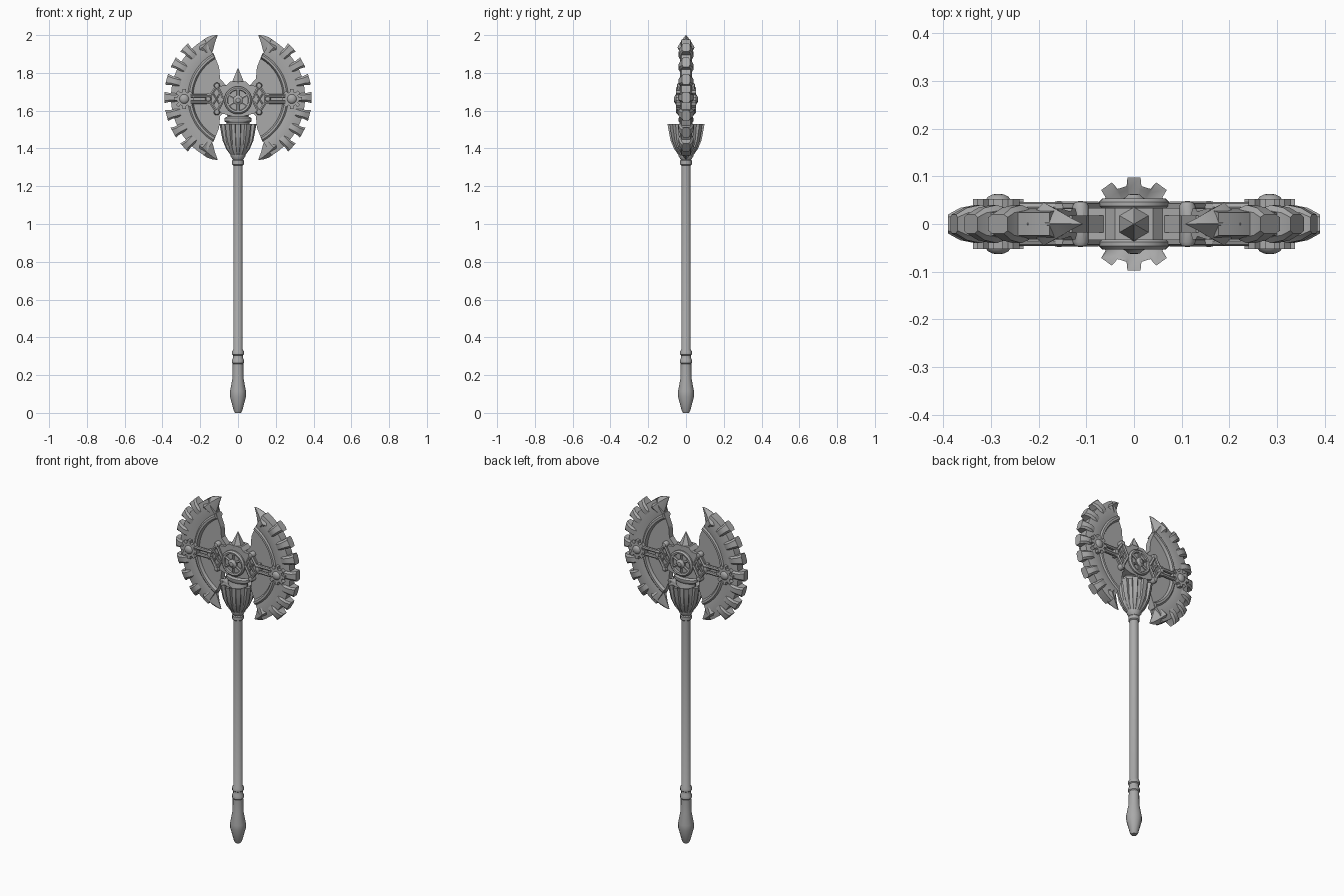
import bpy, bmesh, math
from math import cos, sin, pi, radians
from mathutils import Vector

if "Cube" in bpy.data.objects:
    bpy.data.objects.remove(bpy.data.objects["Cube"])

metal = bpy.data.materials.new("grey metal")
metal.diffuse_color = (0.4, 0.4, 0.4, 1)
metal.use_nodes = True
metal.node_tree.nodes["Principled BSDF"].inputs["Base Color"].default_value = metal.diffuse_color
CZ = 1.67  # height of the axe head centre


def finish(name, bm, smooth=35):
    bmesh.ops.remove_doubles(bm, verts=bm.verts, dist=1e-5)
    bmesh.ops.recalc_face_normals(bm, faces=bm.faces)
    me = bpy.data.meshes.new(name)
    bm.to_mesh(me)
    bm.free()
    me.materials.append(metal)
    ob = bpy.data.objects.new(name, me)
    bpy.context.collection.objects.link(ob)
    if smooth:
        bpy.ops.object.select_all(action='DESELECT')
        ob.select_set(True)
        bpy.context.view_layer.objects.active = ob
        bpy.ops.object.shade_smooth_by_angle(angle=radians(smooth))
    return ob


def loft(bm, rings):
    """Skin matching rings of points and cap both ends."""
    vs = [[bm.verts.new(p) for p in r] for r in rings]
    n = len(vs[0])
    for a, b in zip(vs, vs[1:]):
        for i in range(n):
            j = (i + 1) % n
            bm.faces.new((a[i], a[j], b[j], b[i]))
    bm.faces.new(vs[0])
    bm.faces.new(vs[-1])


def lathe(bm, prof, n, turn=0.0):
    loft(bm, [[(r * cos(turn + 2 * pi * i / n), r * sin(turn + 2 * pi * i / n), z)
               for i in range(n)] for r, z in prof])


def disc(bm, x, z, side, prof, n=16):
    """Turned boss facing the front (-1) or back (1); prof is (radius, depth)."""
    loft(bm, [[(x + r * cos(2 * pi * i / n), side * y, z + r * sin(2 * pi * i / n))
               for i in range(n)] for r, y in prof])


def prism(bm, pts, y0, y1, top=None):
    loft(bm, [[(x, y0, z) for x, z in pts], [(x, y1, z) for x, z in (top or pts)]])


def rod(bm, a, b, r, n=6):
    a, b = Vector(a), Vector(b)
    q = (b - a).to_track_quat('Z', 'Y')
    loft(bm, [[p + q @ Vector((r * cos(2 * pi * i / n), r * sin(2 * pi * i / n), 0))
               for i in range(n)] for p in (a, b)])


# Shaft, grip and pommel
bm = bmesh.new()
lathe(bm, [(.016, 0), (.022, .01), (.042, .085), (.042, .115), (.030, .18), (.028, .26),
           (.032, .265), (.032, .28), (.026, .29), (.026, .305), (.032, .31), (.032, .325),
           (.025, .335), (.025, 1.31), (.031, 1.315), (.031, 1.335), (.027, 1.34),
           (.040, 1.36), (.040, 1.375), (.030, 1.40)], 12)
finish("shaft", bm)

# Fluted cup with ten ribs
bm = bmesh.new()
rings = []
for r, root, z in [(.036, .98, 1.36), (.062, .93, 1.395), (.082, .87, 1.44), (.092, .84, 1.49),
                   (.099, .82, 1.53), (.075, .97, 1.525), (.04, 1, 1.505)]:
    ring = []
    for k in range(10):
        for da, s in ((-11, root), (-8, 1), (8, 1), (11, root)):
            a = radians(90 + 36 * k + da)
            ring.append((r * s * cos(a), r * s * sin(a), z))
    rings.append(ring)
loft(bm, rings)
finish("fluted_cup", bm)

# Flattened neck between the cup and the head
bm = bmesh.new()
loft(bm, [[(w * cos(2 * pi * i / 16), d * sin(2 * pi * i / 16), z) for i in range(16)]
          for w, d, z in [(.06, .04, 1.5), (.06, .033, 1.535), (.072, .04, 1.545),
                          (.072, .04, 1.56), (.055, .033, 1.57), (.07, .038, 1.61)]])
finish("neck", bm)

# Head block
bm = bmesh.new()
half = [(.10, 1.73), (.06, 1.735), (.04, 1.755)]
low = [(.05, 1.575), (.10, 1.59)]
outline = half + [(-x, z) for x, z in half[::-1]] + [(-x, z) for x, z in low[::-1]] + low
prism(bm, outline, -.034, .034)
finish("head_block", bm, 0)

# Top spike
bm = bmesh.new()
lathe(bm, [(.037, 1.745), (.035, 1.755), (.001, 1.825)], 6, pi / 6)
finish("top_spike", bm, 0)

for sx, side_name in ((1, "right"), (-1, "left")):
    # Inner blade plate
    arc = [(sx * .27 * cos(radians(a)), CZ + .27 * sin(radians(a))) for a in range(-60, 61, 8)]
    inner = [(.13, .235), (.10, .16), (.095, .10), (.06, .06),
             (.06, -.06), (.095, -.10), (.10, -.16), (.13, -.235)]
    bm = bmesh.new()
    prism(bm, arc + [(sx * x, CZ + z) for x, z in inner], -.018, .018)
    finish(side_name + "_blade_plate", bm, 0)

    # Rim with a raised inner lip
    bm = bmesh.new()
    sect = [(.238, .018), (.246, .033), (.258, .033), (.266, .026), (.31, .033), (.355, .024)]
    sect = sect + [(r, -y) for r, y in sect[::-1]]
    loft(bm, [[(sx * r * cos(radians(a)), y, CZ + r * sin(radians(a))) for r, y in sect]
              for a in range(-60, 61, 4)])
    finish(side_name + "_blade_rim", bm)

    # Cog teeth: flared, rounded across the thickness
    bm = bmesh.new()
    for k in range(-3, 4):
        mid = radians(k * 14.3)
        rings = []
        for r, w, t in [(.305, .026, .030), (.335, .023, .040), (.365, .024, .034), (.39, .030, .020)]:
            ring = []
            for u, v in ((-1, -.7), (-.6, -1), (.6, -1), (1, -.7), (1, .7), (.6, 1), (-.6, 1), (-1, .7)):
                ring.append((sx * (r * cos(mid) - u * w * sin(mid)), v * t,
                             CZ + r * sin(mid) + u * w * cos(mid)))
            rings.append(ring)
        loft(bm, rings)
    finish(side_name + "_blade_teeth", bm)

    # Pointed horns at the top and bottom: (inner point, outer point, half depth)
    bm = bmesh.new()
    for sz in (1, -1):
        rings = []
        for (ax, az), (bx, bz), t in [((.165, .20), (.225, .275), .028), ((.145, .215), (.208, .287), .045),
                                      ((.132, .25), (.165, .318), .026), ((.122, .29), (.135, .328), .012),
                                      ((.108, .328), (.110, .331), .001)]:
            ring = []
            for f, v in ((0, .3), (.35, .75), (.7, 1), (1, .05), (1, -.05), (.7, -1), (.35, -.75), (0, -.3)):
                ring.append((sx * (ax + f * (bx - ax)), v * t, CZ + sz * (az + f * (bz - az))))
            rings.append(ring)
        loft(bm, rings)
    finish(side_name + "_horns", bm)

    # Side cogs, twin rods and diamond frames on both faces
    gears, rods, frames = bmesh.new(), bmesh.new(), bmesh.new()
    gz = 1.662
    for sy in (-1, 1):
        gx = sx * .285
        pts = []
        for k in range(8):
            for da, r in ((-13, .038), (-10, .054), (10, .054), (13, .038)):
                a = radians(45 * k + da)
                pts.append((gx + r * cos(a), gz + r * sin(a)))
        prism(gears, pts, sy * .02, sy * .052)
        disc(gears, gx, gz, sy, [(.026, .05), (.022, .057), (.012, .062), (.004, .063)])
        for dz in (-.017, .017):
            rod(rods, (sx * .14, sy * .036, gz + dz), (gx, sy * .036, gz + dz), .010, 8)
        prism(rods, [(sx * .15, gz - .028), (sx * .165, gz - .028),
                     (sx * .165, gz + .028), (sx * .15, gz + .028)], 0, sy * .043)
        cs = [(.112, gz + .07), (.157, gz), (.112, gz - .07), (.075, gz)]
        for (x0, z0), (x1, z1) in zip(cs, cs[1:] + cs[:1]):
            rod(frames, (sx * x0, sy * .038, z0), (sx * x1, sy * .038, z1), .009)
        rod(frames, (sx * .092, sy * .036, gz + .035), (sx * .135, sy * .036, gz - .035), .006)
        rod(frames, (sx * .092, sy * .036, gz - .035), (sx * .135, sy * .036, gz + .035), .006)
        for x, z in cs[:3]:
            disc(frames, sx * x, z, sy, [(.017, .0), (.017, .038), (.012, .046), (.004, .048)], 10)
    prism(frames, [(sx * x, z) for x, z in cs], -.03, .03)
    finish(side_name + "_cogs", gears)
    finish(side_name + "_rods", rods)
    finish(side_name + "_diamond_frames", frames)

# Spoked wheel on the front and back of the head
bm = bmesh.new()
wz = 1.655
for sy in (-1, 1):
    disc(bm, 0, wz, sy, [(.066, .0), (.066, .042), (.004, .042)], 24)
    disc(bm, 0, wz, sy, [(.066, .03), (.074, .038), (.074, .046), (.066, .054),
                         (.056, .052), (.053, .04)], 24)
    disc(bm, 0, wz, sy, [(.026, .04), (.026, .052), (.018, .056), (.012, .062), (.003, .063)])
    for k in range(6):
        a = radians(30 + 60 * k)
        rod(bm, (0, sy * .045, wz), (.06 * cos(a), sy * .045, wz + .06 * sin(a)), .008)
finish("centre_wheel", bm)
